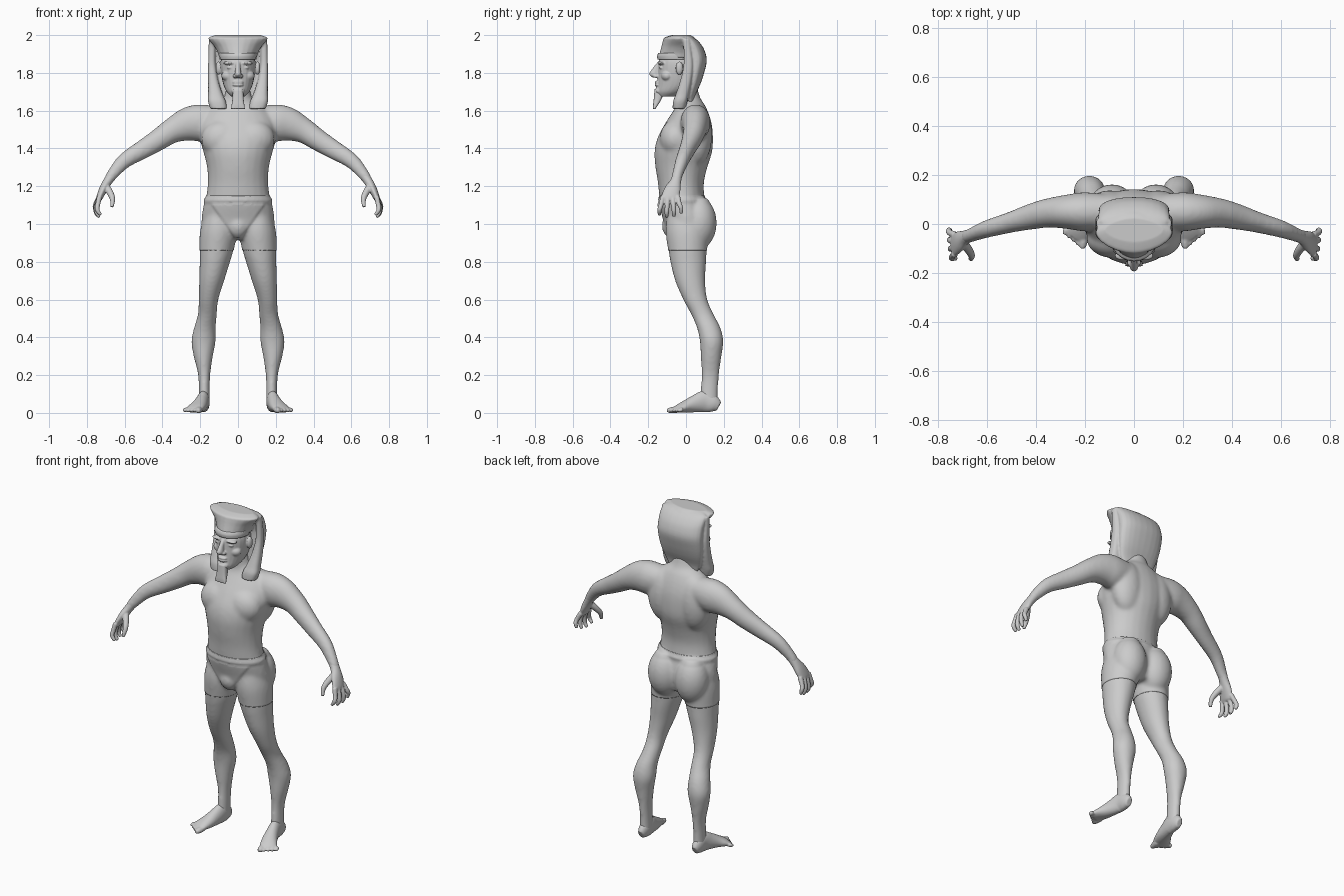
import bpy, bmesh, math
from mathutils import Vector, Matrix

if "Cube" in bpy.data.objects:
    bpy.data.objects.remove(bpy.data.objects["Cube"])

stone = bpy.data.materials.new("light grey clay")
stone.use_nodes = True
GREY = (0.6, 0.6, 0.6, 1)
stone.diffuse_color = GREY
stone.node_tree.nodes["Principled BSDF"].inputs["Base Color"].default_value = GREY
UP, DEPTH = Vector((0, 0, 1)), Vector((0, 1, 0))


def smooth_keys(keys, steps=4):
    """Catmull-Rom interpolation of a list of equal-length tuples."""
    pts = [Vector(k) for k in keys]
    pts = [pts[0]] + pts + [pts[-1]]
    out = []
    for p, a, b, n in zip(pts, pts[1:], pts[2:], pts[3:]):
        for i in range(steps):
            t = i / steps
            out.append(a + ((b - p) * t + (2 * p - 5 * a + 4 * b - n) * t * t
                            + (3 * a - p - 3 * b + n) * t * t * t) / 2)
    return out + [pts[-1]]


def loft(bm, keys, side=1, axis=None, ref=DEPTH, power=1, count=24):
    """Closed loft; each key is x, y, z, cross radius, radius along ref."""
    rows = smooth_keys(keys)
    rings = []
    for i, row in enumerate(rows):
        centre = Vector(row[:3])
        after, before = rows[min(i + 1, len(rows) - 1)], rows[max(i - 1, 0)]
        tangent = axis or (Vector(after[:3]) - Vector(before[:3])).normalized()
        u = (ref - tangent * ref.dot(tangent)).normalized()
        v = u.cross(tangent)
        ring = []
        for j in range(count):
            c, s = math.cos(math.tau * j / count), math.sin(math.tau * j / count)
            c, s = (math.copysign(abs(w) ** power, w) for w in (c, s))
            p = centre + v * c * row[3] + u * s * row[4]
            ring.append(bm.verts.new((p.x * side, p.y, p.z)))
        rings.append(ring)
    faces = [bm.faces.new(rings[0]), bm.faces.new(rings[-1])]
    for low, high in zip(rings, rings[1:]):
        for j in range(count):
            k = (j + 1) % count
            faces.append(bm.faces.new((low[j], low[k], high[k], high[j])))
    bmesh.ops.recalc_face_normals(bm, faces=faces)


def stack(bm, keys, power=1):
    """Centred horizontal sections given as height, half width, front, back."""
    loft(bm, [(0, (f + b) / 2, z, w, (b - f) / 2) for z, w, f, b in keys],
         axis=UP, power=power)


def blob(bm, centre, radii):
    bmesh.ops.create_uvsphere(bm, u_segments=20, v_segments=14, radius=1,
                              matrix=Matrix.LocRotScale(centre, None, radii))


def blobs(bm, centre, radii):
    for side in (1, -1):
        blob(bm, (centre[0] * side, centre[1], centre[2]), radii)


def finish(name, bm, modifiers):
    """Turn a bmesh into an object with its modifiers baked in."""
    mesh = bpy.data.meshes.new(name)
    bm.to_mesh(mesh)
    bm.free()
    obj = bpy.data.objects.new(name, mesh)
    bpy.context.collection.objects.link(obj)
    for kind, settings in modifiers:
        mod = obj.modifiers.new(kind.title(), kind)
        for key, value in settings.items():
            setattr(mod, key, value)
    graph = bpy.context.evaluated_depsgraph_get()
    baked = bpy.data.meshes.new_from_object(obj.evaluated_get(graph))
    obj.modifiers.clear()
    obj.data = baked
    baked.materials.clear()
    baked.materials.append(stone)
    for poly in baked.polygons:
        poly.use_smooth = True
        poly.material_index = 0
    return obj


def sculpt(name, bm, voxel, passes):
    """Fuse overlapping volumes into one soft skin."""
    return finish(name, bm, [("REMESH", dict(mode='VOXEL', voxel_size=voxel)),
                             ("SMOOTH", dict(factor=0.5, iterations=passes))])


# Body: torso, legs and arms fused together
bm = bmesh.new()
stack(bm, [(.92, .1, -.07, .1), (.97, .18, -.1, .115), (1.03, .19, -.115, .12),
           (1.1, .18, -.135, .105), (1.15, .168, -.142, .097), (1.22, .16, -.149, .095),
           (1.3, .164, -.162, .113), (1.38, .183, -.167, .138), (1.45, .2, -.153, .143),
           (1.52, .2, -.118, .138), (1.58, .175, -.08, .122), (1.63, .125, -.05, .1),
           (1.67, .075, -.045, .075), (1.76, .06, -.05, .05)])
leg = [(1.08, .04, .165, -.09, .09), (.97, .01, .197, -.105, .115), (.86, .025, .203, -.092, .109),
       (.8, .042, .203, -.083, .107), (.7, .073, .206, -.058, .102), (.6, .104, .208, -.015, .113),
       (.52, .112, .213, .028, .148), (.45, .118, .233, .058, .183), (.38, .118, .247, .073, .198),
       (.3, .133, .235, .078, .188), (.2, .147, .211, .082, .175), (.1, .149, .208, .076, .169),
       (.05, .148, .21, .078, .17)]
arm = [(.1, .05, 1.55, .075, .07), (.2, .05, 1.537, .097, .08), (.27, .05, 1.527, .089, .071),
       (.35, .045, 1.493, .067, .06), (.42, .03, 1.447, .058, .053), (.5, .008, 1.397, .051, .043),
       (.6, -.02, 1.335, .041, .036), (.665, -.045, 1.262, .031, .029),
       (.69, -.053, 1.225, .025, .029)]
for side in (1, -1):
    loft(bm, [((a + b) / 2, (f + k) / 2, z, (b - a) / 2, (k - f) / 2)
              for z, a, b, f, k in leg], side, UP)
    loft(bm, arm, side)
blobs(bm, (.085, -.06, 1.45), (.11, .08, .1))      # chest
blobs(bm, (.1, .06, 1.47), (.1, .078, .16))        # shoulder blades
blobs(bm, (.09, .068, 1.005), (.095, .092, .135))  # buttocks
blob(bm, (0, -.06, .99), (.06, .06, .065))
body = sculpt("body", bm, 0.009, 12)

# Shorts: an offset slice of the body with a waistband and a front panel
bm = bmesh.new()
bm.from_mesh(body.data)
bmesh.ops.delete(bm, geom=[v for v in bm.verts if abs(v.co.x) > 0.3], context='VERTS')
for height, above in ((0.86, False), (1.15, True)):
    bmesh.ops.bisect_plane(bm, geom=bm.verts[:] + bm.edges[:] + bm.faces[:],
                           plane_co=UP * height, plane_no=UP,
                           clear_inner=not above, clear_outer=above)
bm.normal_update()
moves = []
for v in bm.verts:
    x, y, z = v.co
    lift = 0.003 + 0.007 * max(0, 1 - abs(z - 1.125) / 0.02)
    inside = 0.03 + (z - 0.94) * 0.7 - abs(x)
    if y < 0 and 0.93 < z < 1.11:
        lift += 0.005 * min(1, max(0, inside / 0.015))
    moves.append((v, v.normal * lift))
for v, offset in moves:
    v.co += offset
finish("shorts", bm, [("SOLIDIFY", dict(thickness=0.008, offset=-1))])

# Hands and feet, one object per side
for label, side in (("left", 1), ("right", -1)):
    bm = bmesh.new()
    loft(bm, [(.66, -.043, 1.268, .026, .026), (.69, -.055, 1.225, .024, .029),
              (.713, -.07, 1.185, .022, .042), (.733, -.085, 1.14, .017, .047),
              (.738, -.087, 1.125, .011, .042)], side)
    for i in range(4):
        y = -.122 + i * .026
        spread = (i - 1.5) * .006
        drop = (0, .012, .008, -.008)[i]
        curl = (3 - i) * .004
        loft(bm, [(.733, y, 1.145, .014, .014), (.754 - curl, y + spread, 1.105, .013, .013),
                  (.757 - curl, y + 2 * spread, 1.075 - drop, .012, .012),
                  (.75 - 2 * curl, y + 2 * spread, 1.048 - drop, .008, .009)],
             side, count=12)
    loft(bm, [(.7, -.075, 1.2, .02, .02), (.677, -.105, 1.165, .018, .017),
              (.664, -.13, 1.13, .014, .014), (.668, -.145, 1.09, .009, .009)], side, count=12)
    sculpt(label + "_hand", bm, 0.004, 3)

    bm = bmesh.new()
    loft(bm, [(.18, .174, .034, .018, .026), (.18, .145, .048, .029, .046),
              (.182, .1, .06, .032, .058), (.192, .055, .05, .036, .048),
              (.206, .01, .037, .042, .036), (.225, -.03, .025, .048, .024),
              (.238, -.055, .015, .046, .015)], side, ref=UP)
    for i in range(5):
        root = Vector((.203 + i * .018, -.045 + i * .007, .018))
        tip = Vector((.212 + i * .018, -.1 + i * .014, .012))
        r = .018 if i == 0 else .012
        loft(bm, [(*root, r, r), (*root.lerp(tip, .6), r, r * .9), (*tip, r * .6, r * .6)],
             side, ref=UP, count=12)
    sculpt(label + "_foot", bm, 0.005, 3)

# Head with facial features
bm = bmesh.new()
stack(bm, [(1.675, .035, -.148, -.05), (1.7, .06, -.156, 0), (1.74, .078, -.153, .05),
           (1.8, .09, -.149, .06), (1.86, .092, -.145, .06), (1.9, .075, -.13, .05)])
loft(bm, [(0, -.138, 1.86, .012, .01), (0, -.158, 1.825, .013, .018),
          (0, -.17, 1.793, .018, .025), (0, -.16, 1.775, .014, .016)], axis=UP)   # nose
blobs(bm, (.016, -.158, 1.783), (.012, .016, .01))      # nostrils
blobs(bm, (.042, -.129, 1.852), (.038, .02, .01))       # brows
blobs(bm, (.04, -.13, 1.828), (.02, .012, .008))        # eyes
blobs(bm, (.048, -.1, 1.785), (.04, .032, .03))         # cheeks
for height in (1.75, 1.736):
    blob(bm, (0, -.15, height), (.03, .016, .008))      # lips
blob(bm, (0, -.145, 1.705), (.035, .02, .022))          # chin
blobs(bm, (.103, -.035, 1.825), (.015, .02, .036))      # ears
sculpt("head", bm, 0.004, 4)

# Beard: a tapering wedge below the chin
bm = bmesh.new()
stack(bm, [(1.715, .027, -.166, -.11), (1.66, .03, -.171, -.13),
           (1.63, .034, -.174, -.148), (1.61, .036, -.174, -.162)], power=0.6)
finish("beard", bm, [])

# Headdress: flared crown, hood behind the head and two hanging lappets
bm = bmesh.new()
stack(bm, [(1.88, .1, -.147, .08), (1.905, .106, -.14, .08), (1.94, .125, -.13, .07),
           (1.972, .152, -.122, .055), (1.987, .156, -.115, .045), (2, .12, -.075, .025)],
      power=1.15)
stack(bm, [(1.625, .085, .01, .04), (1.68, .115, 0, .05), (1.74, .133, 0, .076),
           (1.8, .142, 0, .096), (1.865, .145, 0, .11), (1.92, .145, -.01, .098),
           (1.96, .146, -.02, .073), (1.985, .14, -.025, .045), (1.998, .11, -.03, .02)],
      power=0.9)
for side in (1, -1):
    loft(bm, [(.138, 0, 1.982, .016, .018), (.138, .008, 1.92, .018, .02),
              (.138, .012, 1.84, .02, .025), (.131, 0, 1.76, .027, .03),
              (.12, -.018, 1.69, .038, .035), (.112, -.03, 1.65, .047, .038),
              (.102, -.037, 1.61, .045, .034)], side, UP, power=0.8)
sculpt("headdress", bm, 0.005, 6)

# Headband across the brow
bm = bmesh.new()
stack(bm, [(1.872, .097, -.151, .05), (1.89, .099, -.153, .05), (1.905, .099, -.147, .05)])
finish("headband", bm, [])
